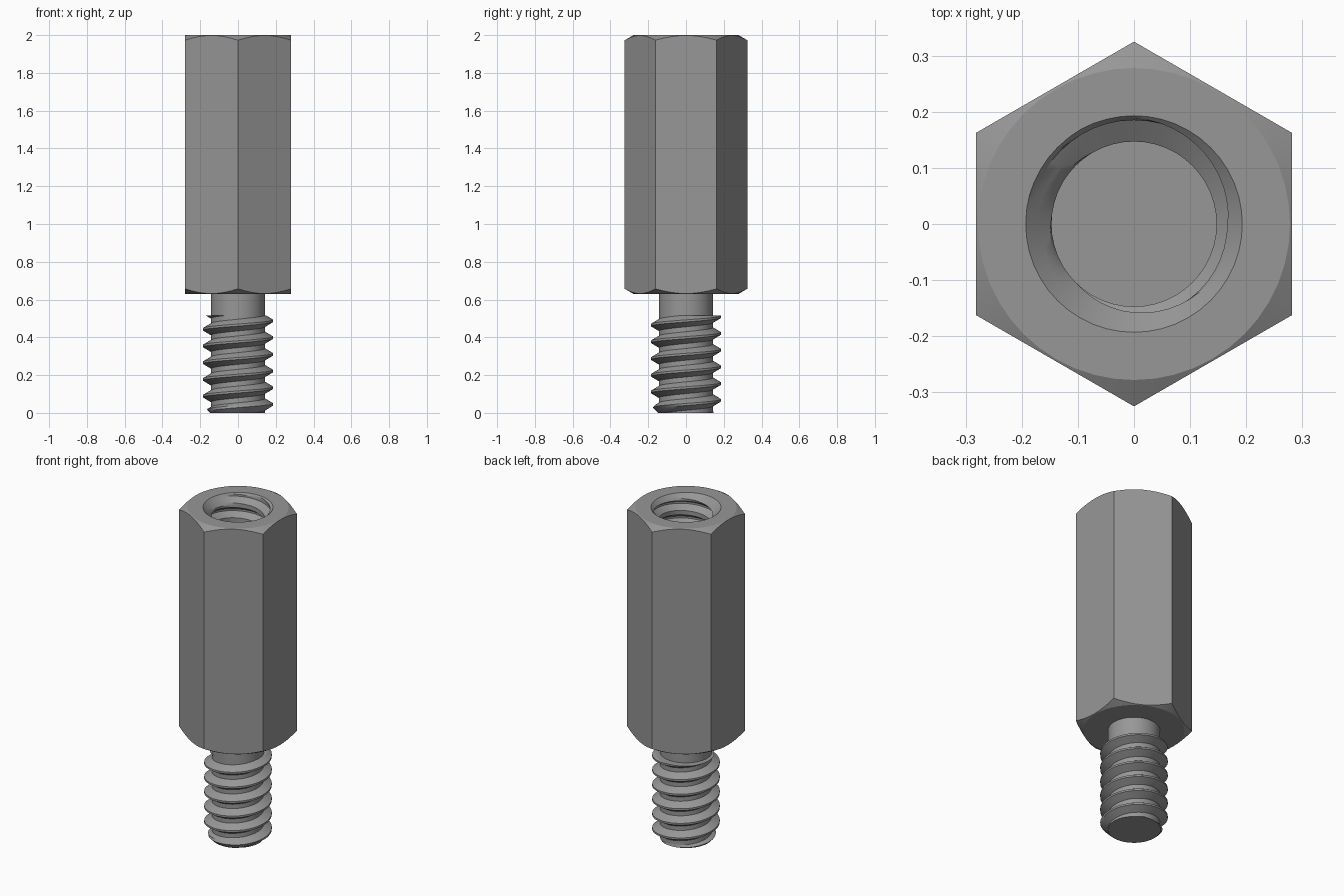
import bpy, bmesh, math

if "Cube" in bpy.data.objects:
    bpy.data.objects.remove(bpy.data.objects["Cube"])

PITCH = 0.0885
SEGMENTS = 48
TAU = 2 * math.pi

steel = bpy.data.materials.new("grey steel")
steel.use_nodes = True
STEEL_COLOUR = (0.31, 0.31, 0.31, 1)
steel.diffuse_color = STEEL_COLOUR
steel.node_tree.nodes["Principled BSDF"].inputs["Base Color"].default_value = STEEL_COLOUR


def skin(name, rows, smooth=True):
    """Bridge rows of points, weld the seam and close both ends."""
    bm = bmesh.new()
    grid = [[bm.verts.new(p) for p in row] for row in rows]
    for a, b in zip(grid, grid[1:]):
        for i in range(len(a) - 1):
            bm.faces.new((a[i], a[i + 1], b[i + 1], b[i]))
    bmesh.ops.remove_doubles(bm, verts=bm.verts, dist=1e-5)
    bmesh.ops.holes_fill(bm, edges=[e for e in bm.edges if e.is_boundary], sides=0)
    bmesh.ops.recalc_face_normals(bm, faces=bm.faces)
    mesh = bpy.data.meshes.new(name)
    bm.to_mesh(mesh)
    bm.free()
    obj = bpy.data.objects.new(name, mesh)
    bpy.context.collection.objects.link(obj)
    mesh.materials.append(steel)
    if smooth:
        shade(obj)
    return obj


def shade(obj):
    bpy.ops.object.select_all(action='DESELECT')
    obj.select_set(True)
    bpy.context.view_layer.objects.active = obj
    bpy.ops.object.shade_smooth_by_angle(angle=math.radians(25))


def polar(r, angle, z):
    return (r * math.cos(angle), r * math.sin(angle), z)


def lathe(name, profile, sides=SEGMENTS, turn=0, smooth=True):
    return skin(name, [[polar(r, turn + TAU * (i % sides) / sides, z)
                        for i in range(sides + 1)] for r, z in profile], smooth)


def thread(name, root, crest, z0, z1, start, limit):
    """Right-handed thread trimmed flat at z0 and z1; limit shapes its ends."""
    steps = (0, 0.125, 0.27, 0.415, 0.56, 0.71, 0.855)

    def radius(phase):
        rise = min(1, max(0, (phase - 0.71) / 0.29))
        fall = min(1, max(0, (phase - 0.125) / 0.29))
        return root + (crest - root) * (1 - fall + rise)

    turns = range(-2, int((z1 - z0) / PITCH) + 3)
    offset = (start - z0) % PITCH
    rows = []
    for t in turns:
        for s in steps:
            row = []
            for i in range(SEGMENTS + 1):
                base = z0 + offset + PITCH * i / SEGMENTS
                z = min(z1, max(z0, base + PITCH * (t + s)))
                r = radius(((z - base) / PITCH + 1e-7) % 1)
                row.append(polar(limit(r, z), TAU * i / SEGMENTS, z))
            rows.append(row)
    return skin(name, rows)


def boolean(obj, tool, operation):
    mod = obj.modifiers.new(operation.title(), 'BOOLEAN')
    mod.operation, mod.object, mod.solver = operation, tool, 'EXACT'
    bpy.context.view_layer.objects.active = obj
    bpy.ops.object.modifier_apply(modifier=mod.name)
    bpy.data.objects.remove(tool)


# Hexagonal body with conical chamfers at both ends
BOTTOM, TOP = 0.63, 2.0
body = lathe("hex_body", [(0.325, BOTTOM), (0.325, TOP)], 6, math.pi / 6, False)
flare = 0.1
drop = flare * math.tan(math.radians(30))
envelope = lathe("chamfer_envelope", [
    (0.278 - 0.1 * flare, BOTTOM - 0.1 * drop), (0.278 + flare, BOTTOM + drop),
    (0.278 + flare, TOP - drop), (0.278 - 0.1 * flare, TOP + 0.1 * drop)], smooth=False)
boolean(body, envelope, 'INTERSECT')

# Tapped blind hole with a countersunk mouth
tap = thread("hole_cutter", 0.147, 0.185, 1.4, TOP + 0.01, 1.95,
             lambda r, z: max(r, 0.193 + (z - TOP)))
tap.hide_render = True
boolean(body, tap, 'DIFFERENCE')
shade(body)

# Plain neck and threaded stud with a chamfered tip
lathe("stud_neck", [(0.143, 0.5), (0.143, BOTTOM + 0.01)])
thread("stud_thread", 0.143, 0.186, 0, 0.515, 0.4815,
       lambda r, z: min(r, 0.147 + z))
